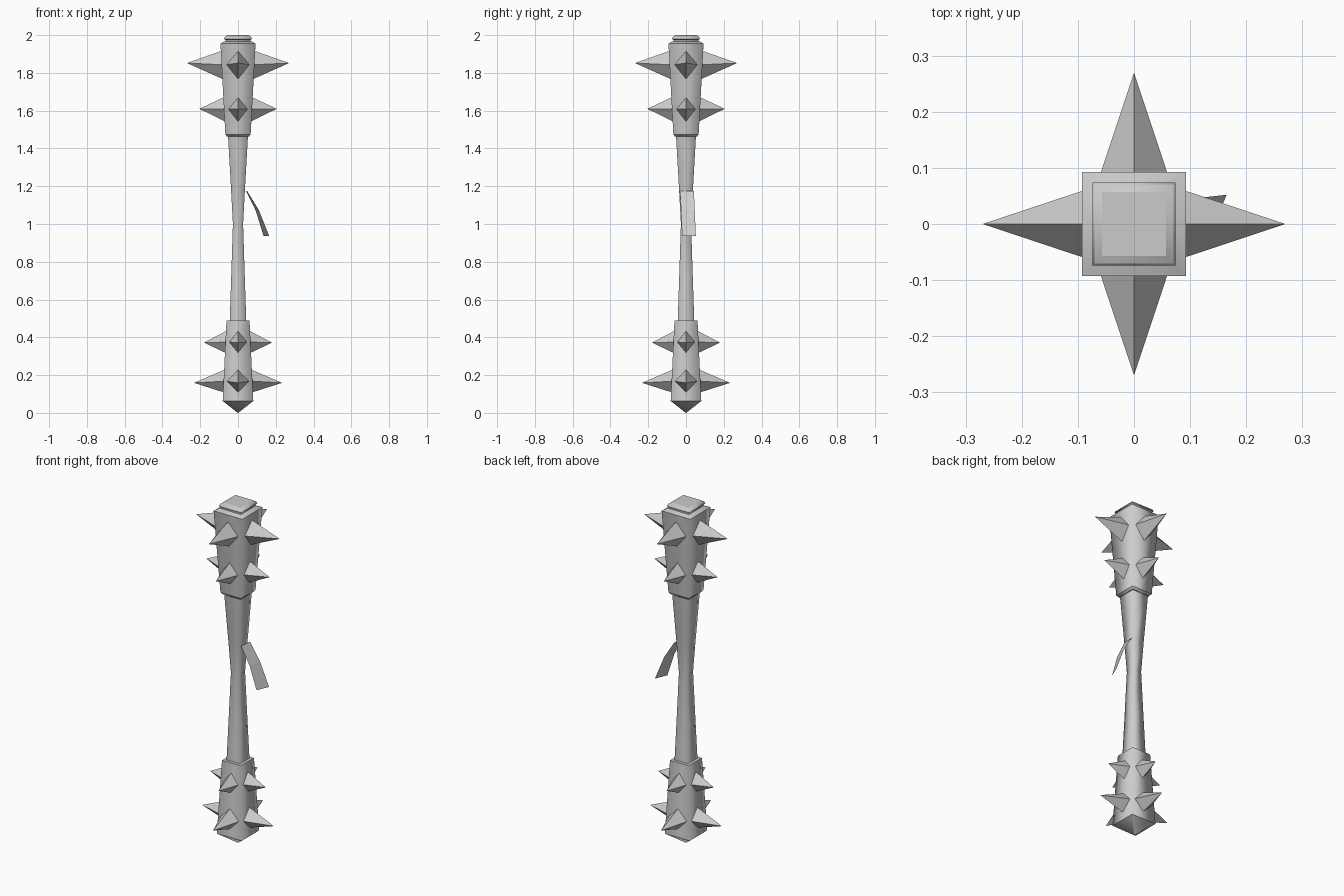
import bpy, bmesh, math
from mathutils import Vector

cube = bpy.data.objects.get("Cube")
if cube:
    bpy.data.objects.remove(cube, do_unlink=True)

grey = bpy.data.materials.new("plain grey")
grey.use_nodes = True
grey.diffuse_color = (0.6, 0.6, 0.6, 1)
grey.node_tree.nodes["Principled BSDF"].inputs["Base Color"].default_value = (0.6, 0.6, 0.6, 1)


def finish(bm, name):
    mesh = bpy.data.meshes.new(name)
    bm.normal_update()
    bm.to_mesh(mesh)
    bm.free()
    mesh.materials.append(grey)
    obj = bpy.data.objects.new(name, mesh)
    bpy.context.collection.objects.link(obj)
    return obj


def square_shaft(name, profile):
    """Square section lofted along z through (z, half width); sides shade round."""
    bm = bmesh.new()
    rings = []
    for z, r in profile:
        corners = [(-r, -r), (r, -r), (r, r), (-r, r)]
        rings.append([bm.verts.new((x, y, z)) for x, y in corners])
    for low, high in zip(rings, rings[1:]):
        for i in range(4):
            j = (i + 1) % 4
            bm.faces.new((low[i], low[j], high[j], high[i])).smooth = True
    bm.faces.new(rings[0][::-1])
    bm.faces.new(rings[-1])
    bm.normal_update()
    # Keep the horizontal rims crisp, leave the long corners soft
    for e in bm.edges:
        level = abs(e.verts[0].co.z - e.verts[1].co.z) < 1e-5
        e.smooth = not (level and e.calc_face_angle(0) > math.radians(25))
    return finish(bm, name)


def spike(name, z, base, tip, tip_z, wide, tall, angle):
    """Four-sided spike on a diamond base, pointing out along the angle."""
    out = Vector((math.cos(angle), math.sin(angle), 0))
    side = Vector((-out.y, out.x, 0))
    up = Vector((0, 0, 1))
    centre = out * base + up * z
    bm = bmesh.new()
    ring = [bm.verts.new(centre + d) for d in
            (side * wide, up * tall, -side * wide, -up * tall)]
    apex = bm.verts.new(out * tip + up * tip_z)
    for i in range(4):
        bm.faces.new((ring[i], ring[(i + 1) % 4], apex))
    bm.faces.new(ring[::-1])
    finish(bm, name)


# Shaft and both heads
square_shaft("handle", [(0.45, 0.045), (0.72, 0.036), (1.0, 0.027),
                        (1.17, 0.036), (1.47, 0.053)])
square_shaft("upper_head", [(1.462, 0.058), (1.474, 0.067), (1.955, 0.093), (1.966, 0.074)])
square_shaft("top_cap", [(1.96, 0.066), (1.974, 0.066), (1.98, 0.074),
                         (1.99, 0.07), (2.0, 0.057)])
square_shaft("lower_head", [(0.0, 0.001), (0.063, 0.081), (0.49, 0.061)])

# Four rows of spikes, one on each side of the heads
rows = [("top", 1.843, 0.08, 0.27, 1.852, 0.063, 0.076),
        ("upper", 1.608, 0.068, 0.205, 1.61, 0.053, 0.066),
        ("lower", 0.375, 0.06, 0.18, 0.372, 0.049, 0.06),
        ("bottom", 0.168, 0.07, 0.233, 0.159, 0.06, 0.061)]
sides = ("left", "back", "right", "front")
for row, *shape in rows:
    for k, side in enumerate(sides):
        spike(f"{row}_spike_{side}", *shape, k * math.pi / 2)

# Loose strip hanging from the handle
bm = bmesh.new()
pairs = [((0.042, -0.032, 1.175), (0.048, 0.042, 1.175)),
         ((0.094, -0.026, 1.07), (0.11, 0.046, 1.075)),
         ((0.135, -0.021, 0.937), (0.165, 0.052, 0.937))]
strip = [[bm.verts.new(p) for p in pair] for pair in pairs]
for (a, b), (c, d) in zip(strip, strip[1:]):
    bm.faces.new((a, c, d, b))
finish(bm, "hanging_strip")
